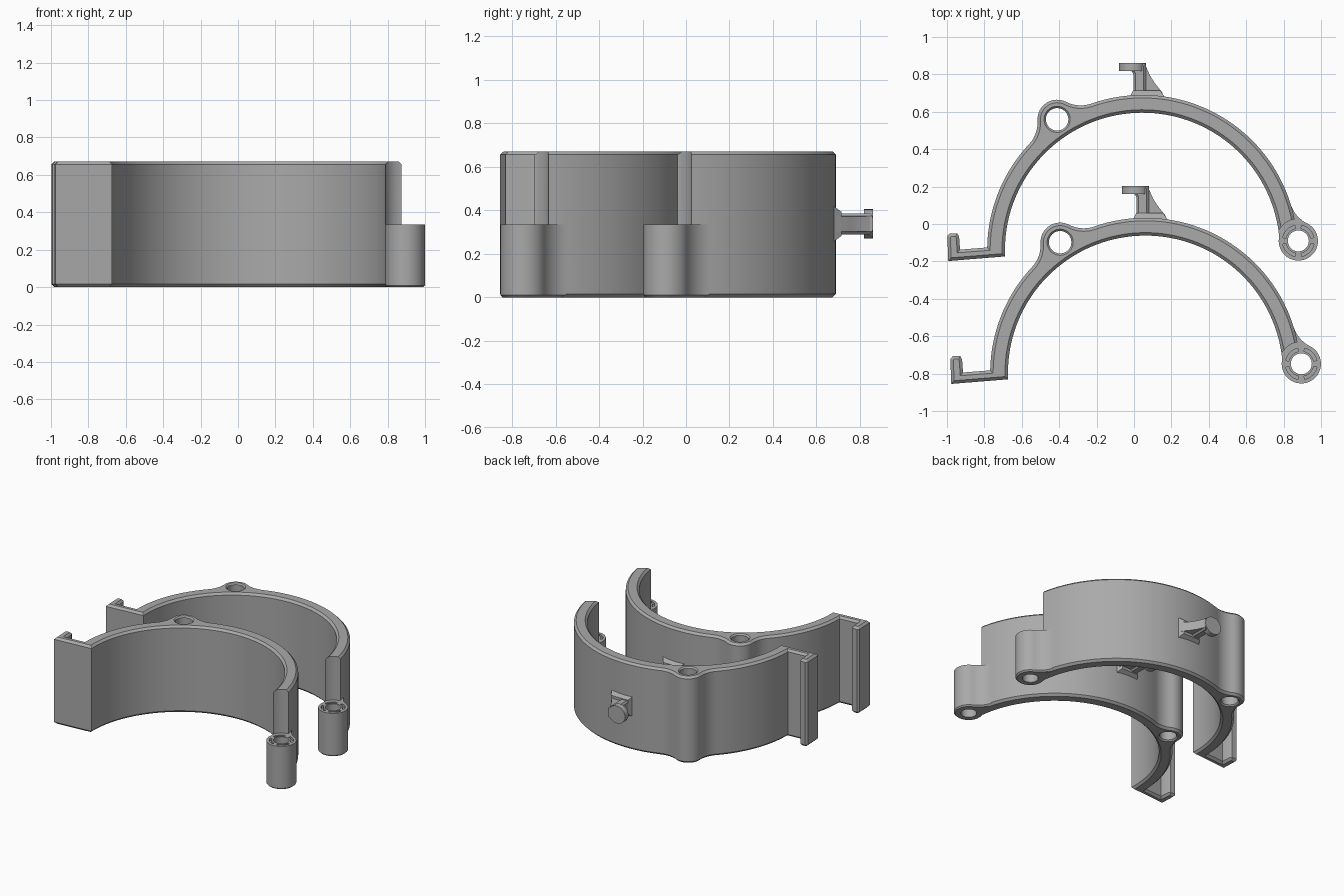
import bpy, bmesh
from math import sin, cos, pi, radians, atan2, acos, hypot

if "Cube" in bpy.data.objects:
    bpy.data.objects.remove(bpy.data.objects["Cube"])

R_IN, R_OUT, R_PIN = 0.735, 0.83, 0.835      # band radii and pin circle
R_BOSS, R_FIL = 0.105, 0.17                  # boss and its blend radius
H, H_HINGE, CH = 0.672, 0.335, 0.016
A_BOSS, A_HINGE = radians(123.1), radians(3.4)

grey = bpy.data.materials.new("mid_grey")
grey.diffuse_color = (0.4, 0.4, 0.4, 1)
grey.use_nodes = True
grey.node_tree.nodes["Principled BSDF"].inputs["Base Color"].default_value = grey.diffuse_color


def polar(r, a, c=(0, 0)):
    return (c[0] + r * cos(a), c[1] + r * sin(a))


def arc(r, a0, a1, n, c=(0, 0)):
    return [polar(r, a0 + (a1 - a0) * i / n, c) for i in range(n + 1)]


def prism(name, pts, z0, z1, bevel_bottom=0, bevel_top=0):
    """Extrude a closed outline, optionally chamfering its two rims."""
    bm = bmesh.new()
    bottom = bm.faces.new([bm.verts.new((x, y, z0)) for x, y in pts])
    ext = bmesh.ops.extrude_face_region(bm, geom=[bottom], use_keep_orig=True)
    top = [v for v in ext["geom"] if isinstance(v, bmesh.types.BMVert)]
    for v in top:
        v.co.z = z1
    bmesh.ops.recalc_face_normals(bm, faces=bm.faces)
    for z, width in ((z0, bevel_bottom), (z1, bevel_top)):
        if width:
            rim = [e for e in bm.edges if all(abs(v.co.z - z) < 1e-5 for v in e.verts)]
            bmesh.ops.bevel(bm, geom=rim, offset=width, segments=1, affect='EDGES',
                            clamp_overlap=False)
    return add(name, bm)


def add(name, bm):
    me = bpy.data.meshes.new(name)
    bm.to_mesh(me)
    bm.free()
    me.materials.append(grey)
    ob = bpy.data.objects.new(name, me)
    bpy.context.collection.objects.link(ob)
    return ob


def cone(r0, r1, z0, z1, c):
    bm = bmesh.new()
    bmesh.ops.create_cone(bm, cap_ends=True, segments=40, radius1=r0, radius2=r1, depth=z1 - z0)
    bmesh.ops.translate(bm, verts=bm.verts, vec=(c[0], c[1], (z0 + z1) / 2))
    return add("cutter", bm)


def combine(ob, tool, op='DIFFERENCE'):
    mod = ob.modifiers.new("cut", 'BOOLEAN')
    mod.operation, mod.object, mod.solver = op, tool, 'EXACT'
    me = bpy.data.meshes.new_from_object(
        ob.evaluated_get(bpy.context.evaluated_depsgraph_get()))
    ob.modifiers.clear()
    ob.data = me
    bpy.data.objects.remove(tool)


def blend(a, side):
    """Concave arc from the band to a boss at angle a; also the end angle on the boss."""
    df, db = R_OUT + R_FIL, R_BOSS + R_FIL
    phi = acos((R_PIN ** 2 + df ** 2 - db ** 2) / (2 * R_PIN * df))
    f, b = polar(df, a + side * phi), polar(R_PIN, a)
    s = a + side * phi + pi
    e = atan2(b[1] - f[1], b[0] - f[0])
    d = (e - s + pi) % (2 * pi) - pi
    return arc(R_FIL, s, s + d, 10, f), e + pi, phi


# band with filleted boss and hooked left end, as one outline
boss, hinge_c = polar(R_PIN, A_BOSS), polar(R_PIN, A_HINGE)
f_right, b_right, phi = blend(A_BOSS, -1)
f_left, b_left, _ = blend(A_BOSS, 1)
span = (b_left - b_right) % (2 * pi)
outline = arc(R_OUT, A_HINGE, A_BOSS - phi, 40)[:-1] + f_right
outline += arc(R_BOSS, b_right, b_right + span, 16, boss)[1:-1]
outline += f_left[::-1] + arc(R_OUT, A_BOSS + phi, radians(179), 20)[1:]
outline += [(-0.975, 0.003), (-0.98, 0.072), (-0.99, 0.09), (-1.03, 0.09),
            (-1.043, 0.075), (-1.038, -0.058)]
outline += arc(R_IN, radians(182.6), A_HINGE, 72)
body = prism("clamp_band", outline, 0, H, CH, CH)

# clear the hinge end above the barrel, and the barrel bore below
combine(body, prism("cutter", arc(0.118, 0, 2 * pi, 48, hinge_c)[:-1], H_HINGE, 1))
combine(body, prism("cutter", arc(0.075, 0, 2 * pi, 40, hinge_c)[:-1], -0.1, H_HINGE + 0.01))

# hinge barrel with a blend into the band
f_h, b_h, _ = blend(A_HINGE, 1)
end = radians(120) - 2 * pi
barrel = prism("hinge", f_h + arc(R_BOSS, b_h, end, 40, hinge_c)[1:], 0, H_HINGE, 0.01)
combine(body, barrel, 'UNION')
combine(body, cone(0.056, 0.056, -0.1, 0.5, hinge_c))
for k in range(4):                            # arc grooves in the barrel top
    a = radians(90 * k + 12)
    b = a + radians(66)
    groove = arc(0.085, a, b, 8, hinge_c) + arc(0.068, b, a, 8, hinge_c)
    combine(body, prism("cutter", groove, H_HINGE - 0.02, 0.4))

# countersunk through hole in the boss
combine(body, cone(0.06, 0.06, -0.1, 1, boss))
combine(body, cone(0.08, 0.05, -0.01, 0.02, boss))
combine(body, cone(0.05, 0.08, H - 0.02, H + 0.01, boss))

# outer clip: stem, one-sided oval head, side brace and flared foot
ZC = 0.338


def ellipse_plug(name, xa, xb, hz, y0, y1):
    """Rounded slug running along y."""
    bm = bmesh.new()
    bmesh.ops.create_cone(bm, cap_ends=True, segments=24, radius1=1, radius2=1, depth=1)
    for v in bm.verts:
        x, y, t = v.co
        v.co = ((xa + xb) / 2 + x * (xb - xa) / 2, (y0 + y1) / 2 + t * (y1 - y0), ZC + y * hz)
    bmesh.ops.recalc_face_normals(bm, faces=bm.faces)
    return add(name, bm)


stem = prism("clip_stem", [(-0.048, 0.815), (-0.048, 0.94), (-0.055, 0.955), (-0.07, 0.962),
                           (-0.07, 0.998), (0.018, 0.998), (0.018, 0.815)],
             ZC - 0.048, ZC + 0.048, 0.012, 0.012)
head = ellipse_plug("clip_head", -0.125, 0.018, 0.068, 0.958, 1.0)
brace = prism("clip_brace", [(0.0, 0.81), (0.12, 0.81), (0.105, 0.845), (0.065, 0.895),
                             (0.04, 0.935), (0.018, 0.985), (0.0, 0.985)], ZC - 0.035, ZC + 0.035)
foot_bm = bmesh.new()
bmesh.ops.create_cube(foot_bm, size=1)
for v in foot_bm.verts:
    out = v.co.y > 0                          # narrow at the outer side
    x0, x1, hz = (-0.05, 0.095, 0.055) if out else (-0.07, 0.122, 0.085)
    v.co = (x0 if v.co.x < 0 else x1, 0.855 if out else 0.815,
            ZC + (hz if v.co.z > 0 else -hz))
foot = add("clip_foot", foot_bm)

# finish shading, then place the rear set and its front duplicate
for ob in (body, stem, head, brace, foot):
    ob.data.shade_smooth()
    ob.data.set_sharp_from_angle(angle=radians(28))
    ob.data.materials.clear()
    ob.data.materials.append(grey)
    twin = ob.copy()
    bpy.context.collection.objects.link(twin)
    base = ob.name
    ob.name, twin.name = "rear_" + base, "front_" + base
    ob.location = (0.045, -0.14, 0)
    twin.location = (0.061, -0.797, 0)
